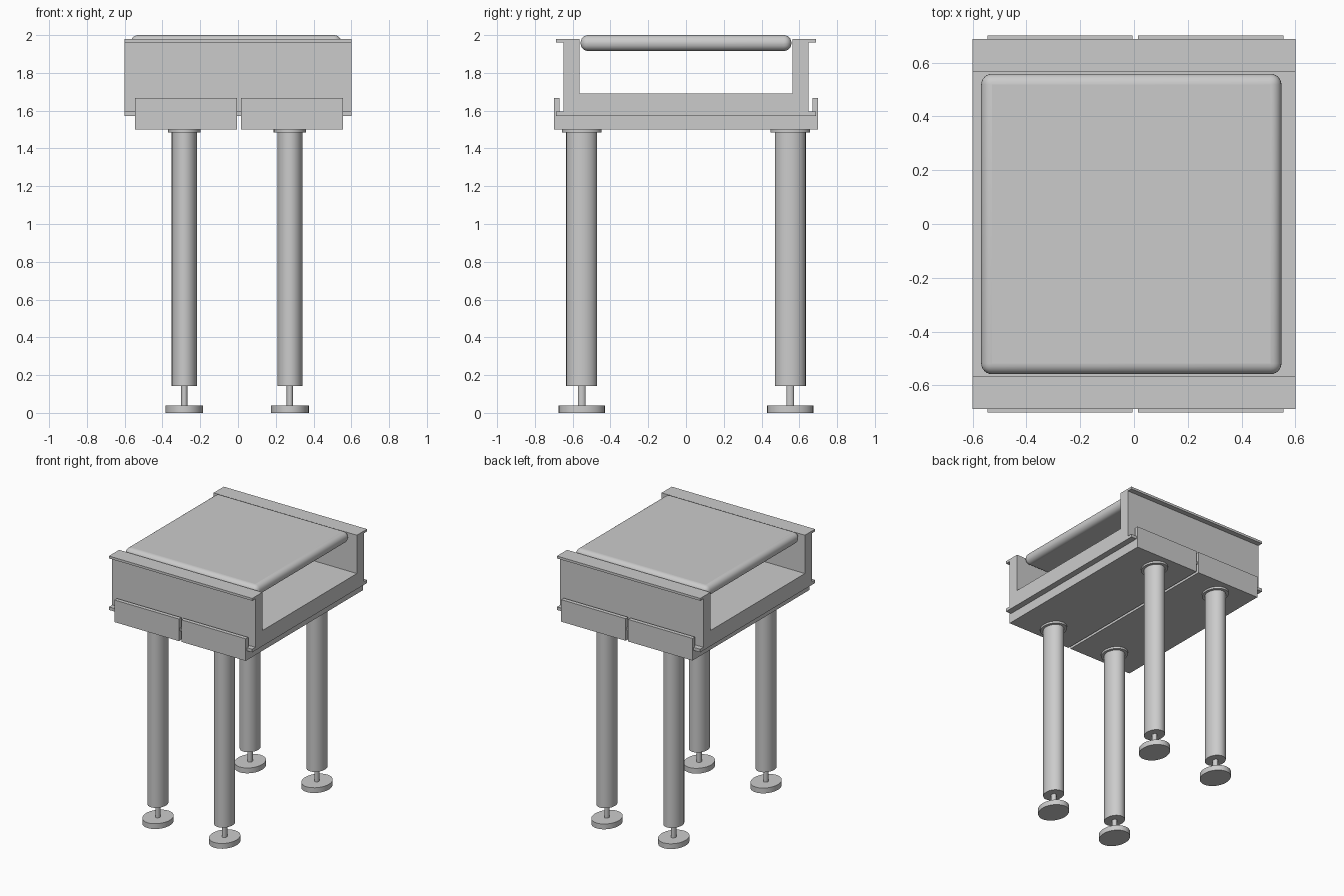
import bpy, bmesh
from math import radians

if "Cube" in bpy.data.objects:
    bpy.data.objects.remove(bpy.data.objects["Cube"])


def extrude_profile(name, points, x0, x1):
    """Extrude a closed (y, z) outline along x."""
    bm = bmesh.new()
    face = bm.faces.new([bm.verts.new((x0, y, z)) for y, z in points])
    out = bmesh.ops.extrude_face_region(bm, geom=[face])
    verts = [v for v in out["geom"] if isinstance(v, bmesh.types.BMVert)]
    bmesh.ops.translate(bm, vec=(x1 - x0, 0, 0), verts=verts)
    bmesh.ops.recalc_face_normals(bm, faces=bm.faces)
    mesh = bpy.data.meshes.new(name)
    bm.to_mesh(mesh)
    bm.free()
    ob = bpy.data.objects.new(name, mesh)
    bpy.context.collection.objects.link(ob)
    return ob


def mirrored(half):
    """Complete a half outline by reflecting it in y."""
    return half + [(-y, z) for y, z in reversed(half)]


def smooth(ob):
    bpy.context.view_layer.objects.active = ob
    ob.select_set(True)
    bpy.ops.object.shade_smooth_by_angle(angle=radians(35))
    ob.select_set(False)


def oval_cylinder(name, x, y, rx, ry, z0, z1):
    bpy.ops.mesh.primitive_cylinder_add(vertices=32, radius=1, depth=1,
                                        location=(x, y, (z0 + z1) / 2))
    ob = bpy.context.object
    ob.name = name
    ob.scale = (rx, ry, z1 - z0)
    bpy.ops.object.transform_apply(location=False, rotation=False, scale=True)
    smooth(ob)


# Open frame: thick floor, two side walls, flanged top and bottom edges
extrude_profile("open_frame", mirrored([
    (-0.565, 1.69), (-0.565, 1.98), (-0.687, 1.98), (-0.687, 1.962),
    (-0.648, 1.962), (-0.648, 1.595), (-0.687, 1.595), (-0.687, 1.572)]),
    -0.6, 0.6)

# Two trays below, with upturned lips at front and back
for side, x0, x1 in (("left", -0.545, -0.005), ("right", 0.015, 0.555)):
    extrude_profile(side + "_tray", mirrored([
        (-0.67, 1.571), (-0.67, 1.667), (-0.70, 1.667), (-0.70, 1.50)]), x0, x1)

# Rounded cushion
bpy.ops.mesh.primitive_cube_add(size=1, location=(-0.01, 0, 1.958))
cushion = bpy.context.object
cushion.name = "cushion"
cushion.scale = (1.116, 1.116, 0.084)
bpy.ops.object.transform_apply(location=False, rotation=False, scale=True)
bevel = cushion.modifiers.new("round", "BEVEL")
bevel.width = 0.04
bevel.segments = 6
smooth(cushion)

# Four legs, each with top collar, post, stem and foot
for row, y in (("front", -0.552), ("back", 0.552)):
    for side, x in (("left", -0.284), ("right", 0.275)):
        tag = f"{row}_{side}_"
        oval_cylinder(tag + "collar", x, y, 0.086, 0.105, 1.485, 1.502)
        oval_cylinder(tag + "leg", x, y, 0.067, 0.082, 0.142, 1.49)
        oval_cylinder(tag + "stem", x, y, 0.017, 0.021, 0.03, 0.15)
        oval_cylinder(tag + "foot", x, y, 0.1, 0.122, 0.0, 0.04)
